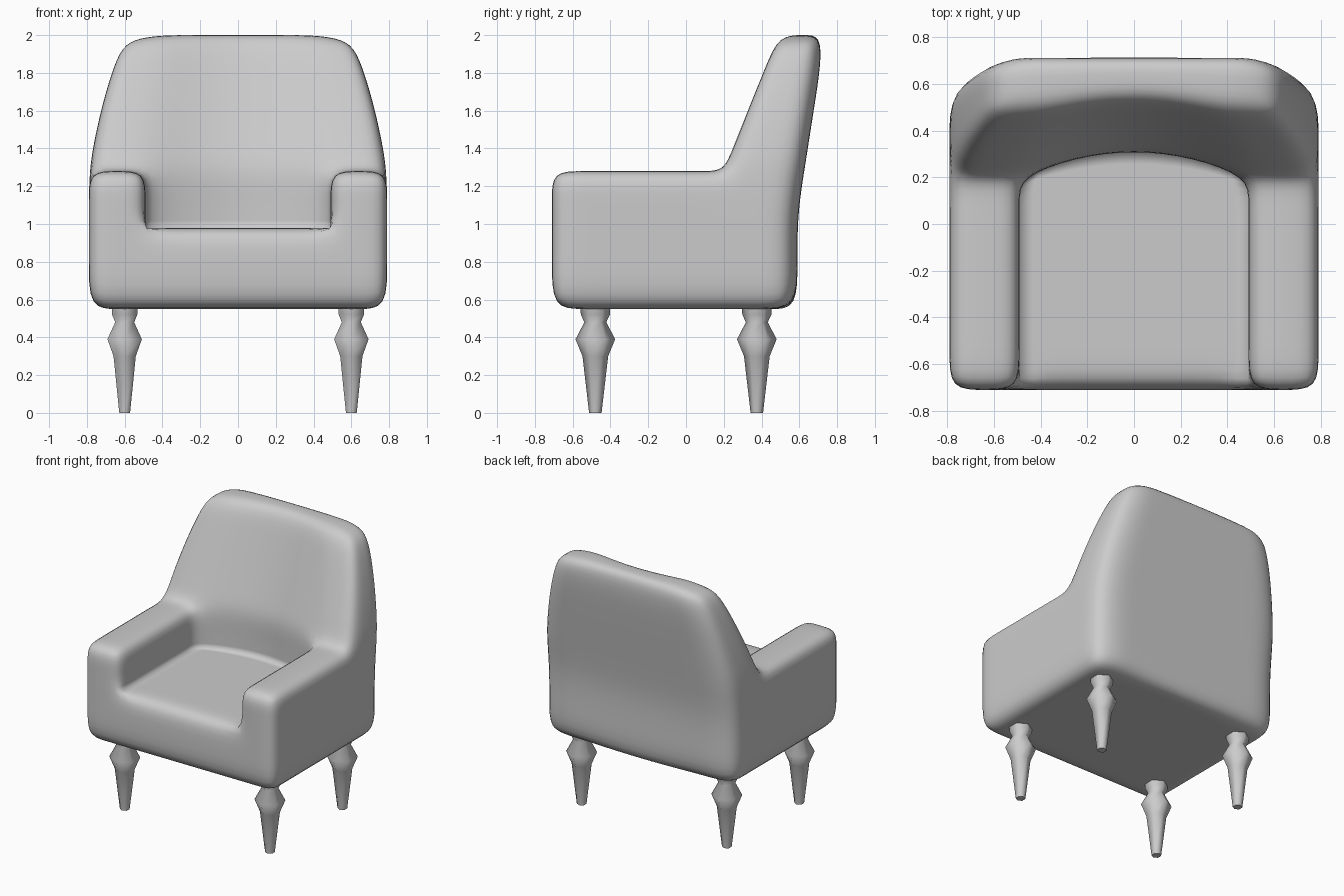
import bpy, bmesh, math

old = bpy.data.objects.get("Cube")
if old:
    bpy.data.objects.remove(old, do_unlink=True)

grey = bpy.data.materials.new("plain grey")
grey.use_nodes = True
grey.diffuse_color = (0.6, 0.6, 0.6, 1)
grey.node_tree.nodes["Principled BSDF"].inputs["Base Color"].default_value = (0.6, 0.6, 0.6, 1)

SEAT_Z, ARM_Z, TOP_Z = 0.98, 1.28, 2.0
ARM_X, SIDE_X, BACK_Y, REAR_Y = 0.49, 0.79, 0.2, 0.59


def add_object(name, bm):
    mesh = bpy.data.meshes.new(name)
    bm.to_mesh(mesh)
    bm.free()
    mesh.materials.append(grey)
    obj = bpy.data.objects.new(name, mesh)
    bpy.context.scene.collection.objects.link(obj)
    return obj


def clamp(v):
    return max(0.0, min(1.0, v))


def is_solid(x, y, z):
    """Seat block, two arms and a backrest."""
    return z < SEAT_Z or y > BACK_Y or (abs(x) > ARM_X and z < ARM_Z)


def shape(co):
    """Lean, taper and hollow the backrest."""
    x, y, z = co
    side = abs(x)
    t = clamp((z - 1.2) / (TOP_Z - 1.2))
    if y > BACK_Y - 0.01:
        hollow = 0.12 * max(0, 1 - (x / ARM_X) ** 2) * (1 - 0.6 * t)
        front = BACK_Y + 0.4 * max(0, z - ARM_Z) + hollow
        rear = REAR_Y + 0.125 * clamp((z - 1.05) / 0.8)
        if side > SIDE_X - 0.01:
            rear -= 0.05
        f = (y - BACK_Y) / (REAR_Y - BACK_Y)
        co.y = front + (rear - front) * f
        co.x = x * (1 - 0.24 * t ** 1.6)
    if z > TOP_Z - 0.01 and side > ARM_X + 0.01:
        co.z -= 0.04 if side > SIDE_X - 0.01 else 0.01


# Upholstered body: a cage of solid cells, subdivided
half = [0.25, ARM_X, 0.64, SIDE_X]
cuts = (
    [-v for v in reversed(half)] + [0] + half,
    [-0.71, -0.55, -0.2, 0.1, BACK_Y, 0.4, REAR_Y],
    [0.55, 0.8, SEAT_Z, 1.13, ARM_Z, 1.4, 1.62, 1.84, TOP_Z],
)


def filled(cell):
    if any(i < 0 or i >= len(c) - 1 for i, c in zip(cell, cuts)):
        return False
    return is_solid(*[(c[i] + c[i + 1]) / 2 for i, c in zip(cell, cuts)])


bm = bmesh.new()
verts = {}


def corner(key):
    if key not in verts:
        verts[key] = bm.verts.new([c[i] for i, c in zip(key, cuts)])
    return verts[key]


cells = [(i, j, k) for i in range(len(cuts[0]) - 1)
         for j in range(len(cuts[1]) - 1) for k in range(len(cuts[2]) - 1)]
for cell in filter(filled, cells):
    for axis in range(3):
        u, v = (axis + 1) % 3, (axis + 2) % 3
        for step in (0, 1):
            beside = list(cell)
            beside[axis] += 1 if step else -1
            if filled(beside):
                continue
            ring = []
            for du, dv in ((0, 0), (1, 0), (1, 1), (0, 1)):
                key = list(cell)
                key[axis] += step
                key[u] += du
                key[v] += dv
                ring.append(corner(tuple(key)))
            bm.faces.new(ring if step else ring[::-1]).smooth = True

# Tight seam around the seat
bm.normal_update()
crease = bm.edges.layers.float.new("crease_edge")
for e in bm.edges:
    at_seat = all(abs(v.co.z - SEAT_Z) < 0.01 for v in e.verts)
    if at_seat and e.calc_face_angle_signed() < -0.5:
        e[crease] = 1.0
for vert in bm.verts:
    shape(vert.co)
body = add_object("upholstered_body", bm)
sub = body.modifiers.new("soft_surface", "SUBSURF")
sub.levels = sub.render_levels = 2

# Turned six-sided legs
profile = [(0.033, 0), (0.068, 0.3), (0.105, 0.39), (0.058, 0.48), (0.077, 0.52), (0.08, 0.61)]
SIDES = 6


def add_leg(name, x, y):
    bm = bmesh.new()
    rings = []
    for r, z in profile:
        angles = [math.tau * (i + 0.5) / SIDES for i in range(SIDES)]
        rings.append([bm.verts.new((x + r * math.cos(a), y + r * math.sin(a), z)) for a in angles])
    for low, high in zip(rings, rings[1:]):
        for i in range(SIDES):
            j = (i + 1) % SIDES
            bm.faces.new((low[i], low[j], high[j], high[i])).smooth = True
    for cap in (rings[0][::-1], rings[-1]):
        for e in bm.faces.new(cap).edges:
            e.smooth = False
    add_object(name, bm)


for side, x in (("left", 0.6), ("right", -0.6)):
    add_leg("front_leg_" + side, x, -0.48)
    add_leg("back_leg_" + side, x, 0.375)
